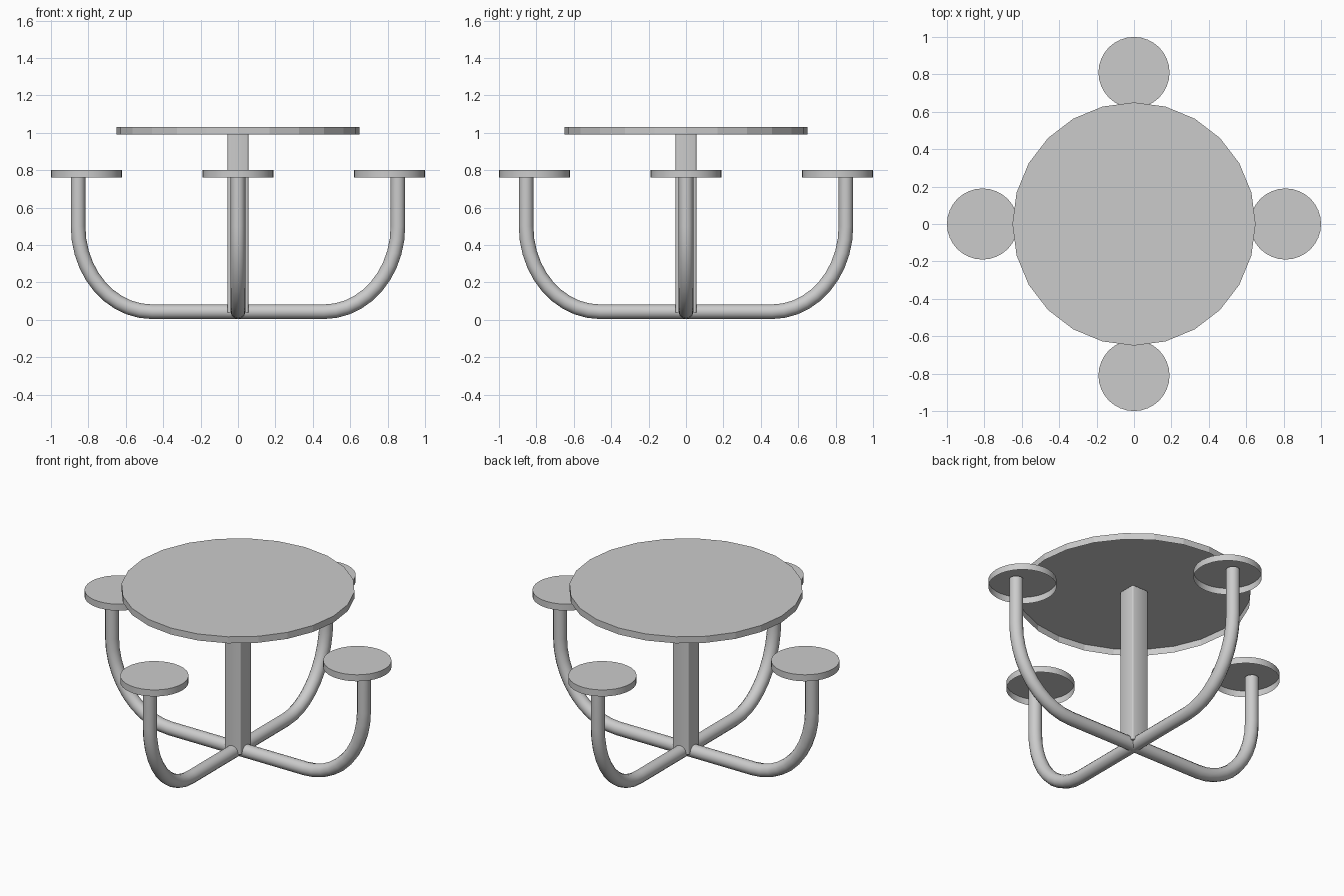
import bpy, bmesh, math

if "Cube" in bpy.data.objects:
    bpy.data.objects.remove(bpy.data.objects["Cube"])


def add_mesh(name, bm):
    me = bpy.data.meshes.new(name)
    bm.to_mesh(me)
    bm.free()
    ob = bpy.data.objects.new(name, me)
    bpy.context.collection.objects.link(ob)
    return ob


def smooth(ob, angle=35):
    bpy.ops.object.select_all(action='DESELECT')
    ob.select_set(True)
    bpy.context.view_layer.objects.active = ob
    bpy.ops.object.shade_smooth_by_angle(angle=math.radians(angle))


def shell_disc(name, radius, sides, z0, z1, x=0, y=0):
    """Round slab with a top and a rim, open underneath."""
    bm = bmesh.new()
    bmesh.ops.create_cone(bm, cap_ends=True, segments=sides,
                          radius1=radius, radius2=radius, depth=z1 - z0)
    under = [f for f in bm.faces if f.normal.z < -0.9]
    bmesh.ops.delete(bm, geom=under, context='FACES_ONLY')
    ob = add_mesh(name, bm)
    ob.location = (x, y, (z0 + z1) / 2)
    return ob


# Table top: 24 flat sides
shell_disc("table_top", 0.65, 24, 0.99, 1.03)

# Square centre post with softened corners
bm = bmesh.new()
bmesh.ops.create_cube(bm, size=1)
bmesh.ops.scale(bm, vec=(0.11, 0.11, 0.985), verts=bm.verts)
upright = [e for e in bm.edges
           if abs(e.verts[0].co.z - e.verts[1].co.z) > 0.5]
bmesh.ops.bevel(bm, geom=upright, offset=0.008, segments=2,
                profile=0.5, affect='EDGES')
post = add_mesh("centre_post", bm)
post.location.z = 0.04 + 0.985 / 2
smooth(post, 50)

# Bent tubes: two U shapes crossing under the post
half = [(0.46 + 0.395 * math.sin(a), 0.50 - 0.457 * math.cos(a))
        for a in (math.pi / 2 * i / 10 for i in range(11))]
half.append((0.855, 0.79))
path = [(-x, z) for x, z in reversed(half)] + half
for i, name in enumerate(("side_tube", "front_back_tube")):
    cu = bpy.data.curves.new(name, 'CURVE')
    cu.dimensions = '3D'
    cu.bevel_depth = 0.039
    cu.bevel_resolution = 4
    sp = cu.splines.new('POLY')
    sp.points.add(len(path) - 1)
    for p, (x, z) in zip(sp.points, path):
        p.co = (x, 0, z, 1) if i == 0 else (0, x, z, 1)
    ob = bpy.data.objects.new(name, cu)
    bpy.context.collection.objects.link(ob)
    bpy.ops.object.select_all(action='DESELECT')
    ob.select_set(True)
    bpy.context.view_layer.objects.active = ob
    bpy.ops.object.convert(target='MESH')
    smooth(bpy.context.object, 50)

# Four round seats
for name, x, y in (("right_seat", 1, 0), ("left_seat", -1, 0),
                   ("back_seat", 0, 1), ("front_seat", 0, -1)):
    smooth(shell_disc(name, 0.19, 32, 0.76, 0.80, x * 0.81, y * 0.81))
